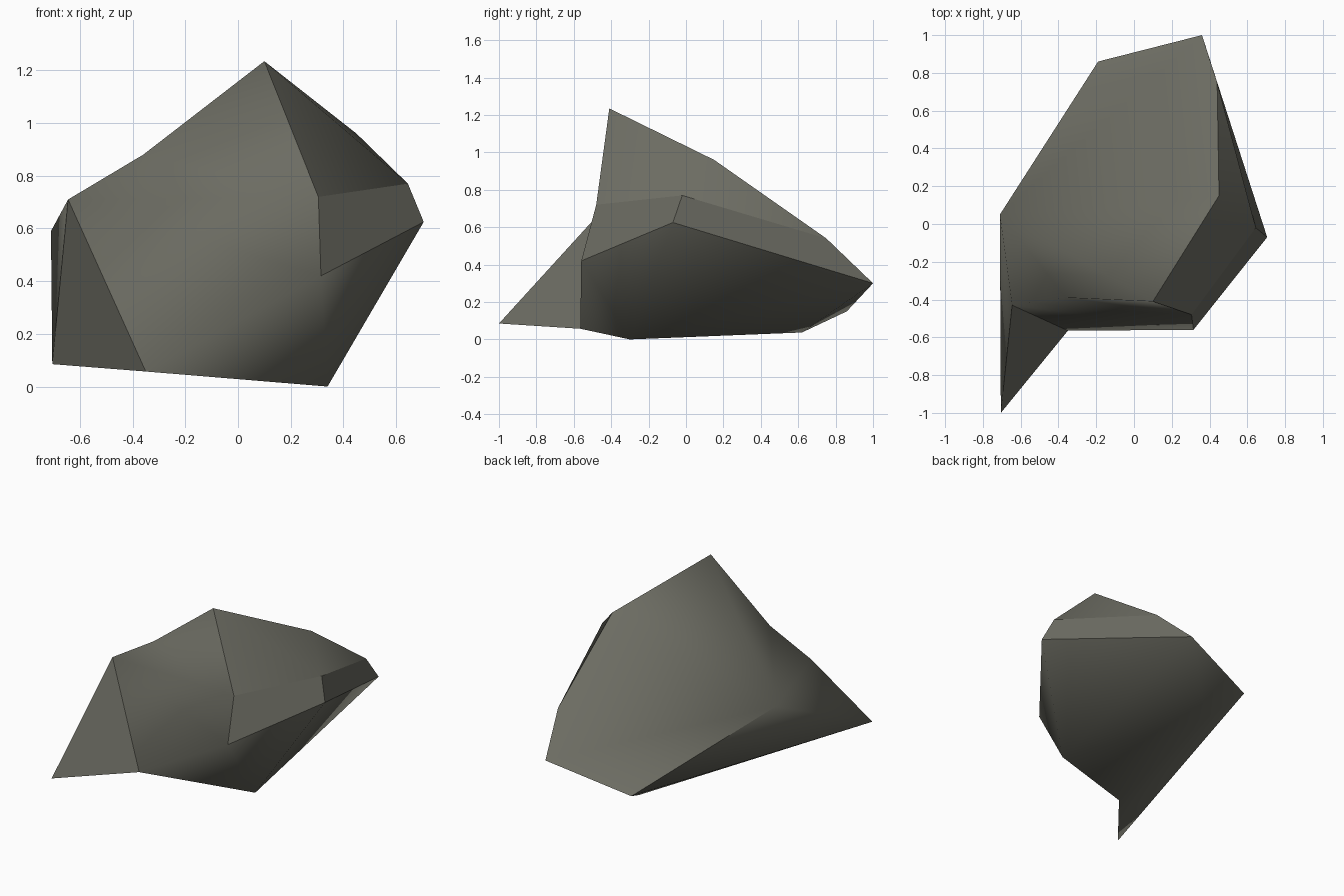
import bpy
import bmesh
import math

default = bpy.data.objects.get("Cube")
if default:
    bpy.data.objects.remove(default, do_unlink=True)

# Single stone colour
stone = bpy.data.materials.new("olive_grey_stone")
stone.use_nodes = True
colour = (0.15, 0.15, 0.123, 1)
stone.diffuse_color = colour
shader = stone.node_tree.nodes["Principled BSDF"]
shader.inputs["Base Color"].default_value = colour
shader.inputs["Roughness"].default_value = 0.9

# Corners of the boulder
corners = {
    "tip": (-0.705, -1, 0.085),
    "left_shoulder": (-0.71, 0.05, 0.59),
    "front_shoulder": (-0.645, -0.43, 0.71),
    "notch": (-0.36, -0.39, 0.88),
    "peak": (0.10, -0.41, 1.235),
    "ridge": (0.45, 0.15, 0.96),
    "rim_back": (0.44, 0.75, 0.54),
    "tail": (0.36, 1, 0.30),
    "heel": (-0.19, 0.86, 0.15),
    "chip_top": (0.305, -0.48, 0.72),
    "chip_low": (0.315, -0.56, 0.42),
    "rim_low": (0.705, -0.07, 0.625),
    "rim_top": (0.645, -0.02, 0.77),
    "toe": (-0.35, -0.565, 0.057),
    "base_front": (0.34, -0.30, 0),
    "base_back": (-0.08, 0.62, 0.037),
}

# Facets grouped by the side of the boulder
smooth_facets = [
    # Sloping top
    "peak ridge rim_back tail heel left_shoulder",
    "peak left_shoulder notch",
    "notch left_shoulder front_shoulder",
    # Front wall
    "peak notch chip_top",
    "notch front_shoulder chip_top",
    "front_shoulder chip_top chip_low",
    "front_shoulder chip_low toe",
    "front_shoulder toe tip",
    # Undercut
    "chip_low toe base_front",
    "chip_low base_front rim_low",
    "rim_low base_front tail",
    "base_front base_back tail",
    "base_back heel tail",
    "tip toe base_front base_back",
    "tip base_back heel",
    # Left side
    "tip heel left_shoulder",
    "tip left_shoulder front_shoulder",
    # Slope above the rim
    "peak chip_top rim_top ridge",
    "ridge rim_top rim_back",
]
flat_facets = [
    # Chipped plane and rim band
    "chip_top chip_low rim_low rim_top",
    "rim_top rim_low tail rim_back",
]

bm = bmesh.new()
verts = {name: bm.verts.new(co) for name, co in corners.items()}
for facet in smooth_facets + flat_facets:
    face = bm.faces.new([verts[name] for name in facet.split()])
    face.smooth = True
    if facet in flat_facets:
        for edge in face.edges:
            edge.smooth = False
bmesh.ops.recalc_face_normals(bm, faces=bm.faces)

# Crisp creases, with a worn soft hollow at the notch
for edge in bm.edges:
    if edge.calc_face_angle(0) > math.radians(55):
        edge.smooth = False
for edge in verts["notch"].link_edges:
    edge.smooth = True

mesh = bpy.data.meshes.new("boulder")
bm.to_mesh(mesh)
bm.free()
mesh.materials.append(stone)
boulder = bpy.data.objects.new("boulder", mesh)
bpy.context.collection.objects.link(boulder)
